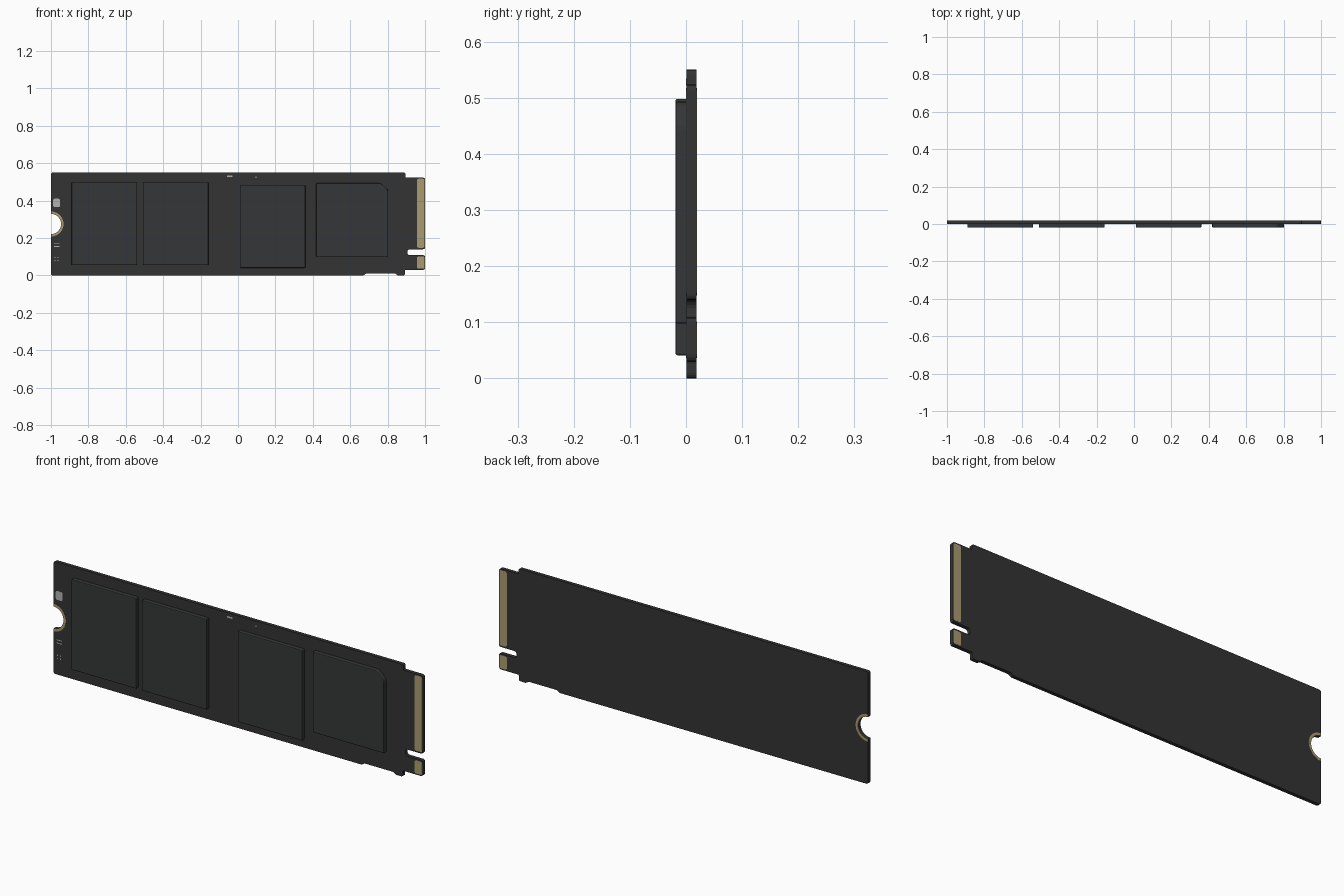
import bpy
import bmesh
import math
from mathutils import Vector

if "Cube" in bpy.data.objects:
    bpy.data.objects.remove(bpy.data.objects["Cube"])


def material(name, rgb):
    m = bpy.data.materials.new(name)
    m.use_nodes = True
    m.diffuse_color = (*rgb, 1)
    bsdf = m.node_tree.nodes["Principled BSDF"]
    bsdf.inputs["Base Color"].default_value = (*rgb, 1)
    bsdf.inputs["Roughness"].default_value = 0.6
    return m


BOARD = material("board black", (0.033, 0.033, 0.033))
CHIP = material("chip charcoal", (0.035, 0.037, 0.038))
GOLD = material("contact gold", (0.40, 0.33, 0.17))
PRINT = material("print grey", (0.45, 0.45, 0.45))


def rounded(corners, steps=4):
    """Outline from (x, z, radius) corners, each softened by a small curve."""
    pts = []
    for i, (x, z, r) in enumerate(corners):
        p = Vector((x, z))
        if not r:
            pts.append(p)
            continue
        a = Vector(corners[i - 1][:2])
        b = Vector(corners[(i + 1) % len(corners)][:2])
        a = p + (a - p).normalized() * r
        b = p + (b - p).normalized() * r
        for k in range(steps + 1):
            t = k / steps
            pts.append(a * (1 - t) ** 2 + p * 2 * t * (1 - t) + b * t * t)
    return pts


def slab(name, pts, y0, y1, mat, bevel=0):
    """Extrude an x-z outline from y0 to y1; bevel softens the front rim."""
    bm = bmesh.new()
    back = bm.faces.new([bm.verts.new((p[0], y1, p[1])) for p in pts])
    ext = bmesh.ops.extrude_face_region(bm, geom=[back], use_keep_orig=True)["geom"]
    front = [e for e in ext if isinstance(e, bmesh.types.BMVert)]
    bmesh.ops.translate(bm, verts=front, vec=(0, y0 - y1, 0))
    bmesh.ops.recalc_face_normals(bm, faces=bm.faces)
    if bevel:
        rim = [e for e in bm.edges if all(abs(v.co.y - y0) < 1e-5 for v in e.verts)]
        bmesh.ops.bevel(bm, geom=rim, offset=bevel, segments=2, profile=0.5, affect='EDGES')
    mesh = bpy.data.meshes.new(name)
    bm.to_mesh(mesh)
    bm.free()
    mesh.materials.append(mat)
    ob = bpy.data.objects.new(name, mesh)
    bpy.context.collection.objects.link(ob)
    return ob


def box(x0, x1, z0, z1, r=0.0):
    return rounded([(x0, z0, r), (x0, z1, r), (x1, z1, r), (x1, z0, r)])


def arc(radius, up=True, n=20):
    """Half circle around the mounting notch on the end edge."""
    s = 1 if up else -1
    angles = [s * (math.pi * k / n - math.pi / 2) for k in range(n + 1)]
    return [(-1 + radius * math.cos(a), 0.275 + radius * math.sin(a)) for a in angles]


Y_FRONT, Y_BACK = 0.001, 0.019
SKIN = 0.0006

# Circuit board with mounting notch, stepped connector end and key slot
outline = [(-1, 0, 0.01)] + [(x, z, 0) for x, z in arc(0.054)]
outline += [(-1, 0.55, 0.01), (0.895, 0.55, 0.01), (0.895, 0.523, 0.004),
            (1, 0.523, 0.012), (1, 0.14, 0.01), (0.905, 0.14, 0.016),
            (0.905, 0.108, 0.016), (1, 0.108, 0.01), (1, 0.03, 0.012),
            (0.893, 0.03, 0.004), (0.893, 0, 0.01), (0.855, 0, 0.004),
            (0.84, 0.01, 0.004), (0.685, 0.01, 0.004), (0.67, 0, 0.004)]
slab("circuit_board", rounded(outline), Y_FRONT, Y_BACK, BOARD)

# Gold contacts and notch ring on both faces
for side, y0, y1 in (("front", Y_FRONT - SKIN, Y_FRONT + SKIN),
                     ("back", Y_BACK - SKIN, Y_BACK + SKIN)):
    slab("long_contacts_" + side, box(0.957, 0.998, 0.148, 0.517, 0.009), y0, y1, GOLD)
    slab("short_contacts_" + side, box(0.957, 0.998, 0.036, 0.101, 0.009), y0, y1, GOLD)
    slab("notch_ring_" + side, arc(0.067) + arc(0.054, up=False), y0, y1, GOLD)

# Three memory chips
for name, x, z in (("outer_memory_chip", -0.89, 0.055),
                   ("inner_memory_chip", -0.508, 0.055),
                   ("buffer_chip", 0.01, 0.041)):
    slab(name, box(x, x + 0.35, z, z + 0.443, 0.004), -0.019, Y_FRONT, CHIP, 0.004)

# Controller chip with one clipped corner
slab("controller_chip",
     rounded([(0.418, 0.098, 0.004), (0.418, 0.493, 0.004), (0.765, 0.493, 0.012),
              (0.803, 0.455, 0.012), (0.803, 0.098, 0.004)]),
     -0.019, Y_FRONT, CHIP, 0.004)

# Small plain printed marks
marks = [(-0.988, -0.952, 0.366, 0.41, 0.008), (-0.06, -0.03, 0.526, 0.534, 0.003),
         (0.094, 0.1, 0.522, 0.528, 0)]
for z in (0.155, 0.17):
    marks.append((-0.985, -0.955, z - 0.002, z + 0.002, 0))
for x in (-0.978, -0.962):
    for z in (0.08, 0.095):
        marks.append((x - 0.003, x + 0.003, z - 0.003, z + 0.003, 0))
for i, m in enumerate(marks):
    slab(f"printed_mark_{i + 1}", box(*m), Y_FRONT - SKIN, Y_FRONT + SKIN, PRINT)
